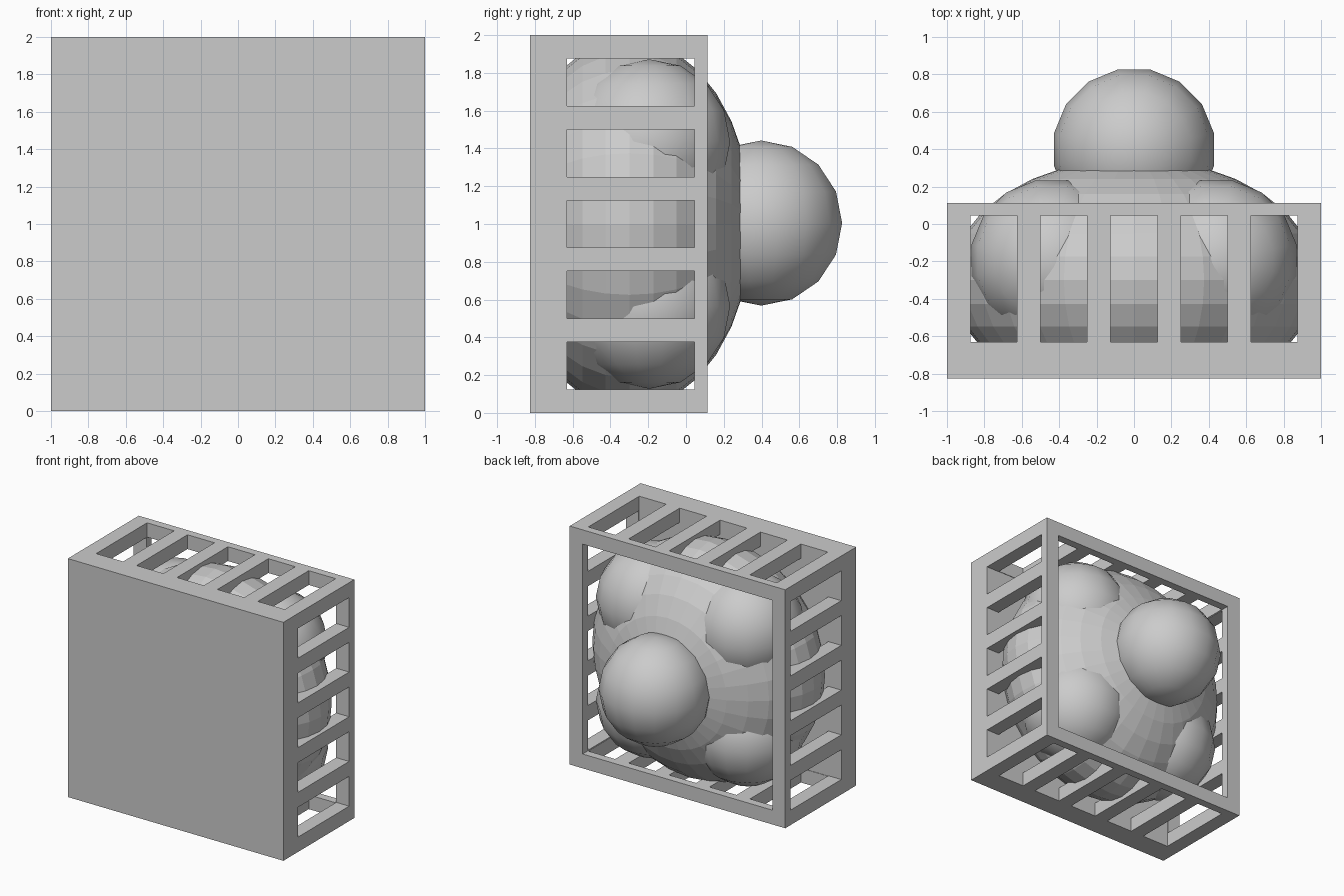
import bpy, bmesh, math
from mathutils import Matrix, Vector

if "Cube" in bpy.data.objects:
    bpy.data.objects.remove(bpy.data.objects["Cube"])


def make_object(name, bm, smooth=False):
    me = bpy.data.meshes.new(name)
    bmesh.ops.recalc_face_normals(bm, faces=bm.faces[:])
    for f in bm.faces:
        f.smooth = smooth
    bm.to_mesh(me)
    bm.free()
    ob = bpy.data.objects.new(name, me)
    bpy.context.scene.collection.objects.link(ob)
    return ob


def add_box(bm, lo, hi):
    lo, hi = Vector(lo), Vector(hi)
    m = Matrix.Translation((lo + hi) / 2) @ Matrix.Diagonal((*(hi - lo), 1))
    bmesh.ops.create_cube(bm, size=1, matrix=m)


def boxes(name, spans):
    bm = bmesh.new()
    for lo, hi in spans:
        add_box(bm, lo, hi)
    return make_object(name, bm)


def ball(name, centre, radius=0.437):
    bm = bmesh.new()
    m = Matrix.Translation(centre) @ Matrix.Rotation(math.pi / 16, 4, 'Z')
    bmesh.ops.create_uvsphere(bm, u_segments=16, v_segments=8, radius=radius, matrix=m)
    return make_object(name, bm, smooth=True)


# Housing: solid front, open back, five vent slots on each of four sides
housing = boxes("housing", [((-1, -0.827, 0), (1, 0.113, 2))])
Y0, Y1, HALF = -0.63, 0.045, 0.125
centres = [-0.75 + 0.375 * i for i in range(5)]
cutters = [
    boxes("cavity_cutter", [((-0.88, -0.634, 0.12), (0.88, 0.5, 1.88))]),
    boxes("side_slot_cutter", [((-1.2, Y0, 1 + c - HALF), (1.2, Y1, 1 + c + HALF)) for c in centres]),
    boxes("top_slot_cutter", [((c - HALF, Y0, -0.2), (c + HALF, Y1, 2.2)) for c in centres]),
]
for cutter in cutters:
    mod = housing.modifiers.new(cutter.name, 'BOOLEAN')
    mod.operation = 'DIFFERENCE'
    mod.solver = 'EXACT'
    mod.object = cutter
    cutter.hide_render = True
    cutter.hide_viewport = False

# Apply the cuts and drop the cutters
bpy.context.view_layer.update()
deps = bpy.context.evaluated_depsgraph_get()
cut_mesh = bpy.data.meshes.new_from_object(housing.evaluated_get(deps))
housing.modifiers.clear()
housing.data = cut_mesh
for cutter in cutters:
    bpy.data.objects.remove(cutter)

# Faceted flattened body, its front end sunk in the front plate
bm = bmesh.new()
m = (Matrix.Translation((0, -0.3, 1)) @ Matrix.Diagonal((0.98, 0.65, 0.98, 1))
     @ Matrix.Rotation(math.pi / 2, 4, 'X'))
bmesh.ops.create_uvsphere(bm, u_segments=32, v_segments=16, radius=1, matrix=m)
bmesh.ops.bisect_plane(bm, geom=bm.verts[:] + bm.edges[:] + bm.faces[:],
                       plane_co=(0, -0.7, 0), plane_no=(0, -1, 0), clear_outer=True)
make_object("body", bm)

# Rear knob and four corner balls
ball("rear_knob", (0, 0.398, 1.005))
for sx in (-1, 1):
    for sz in (-1, 1):
        ball("corner_ball", (sx * 0.44, -0.195, 1 + sz * 0.435))
